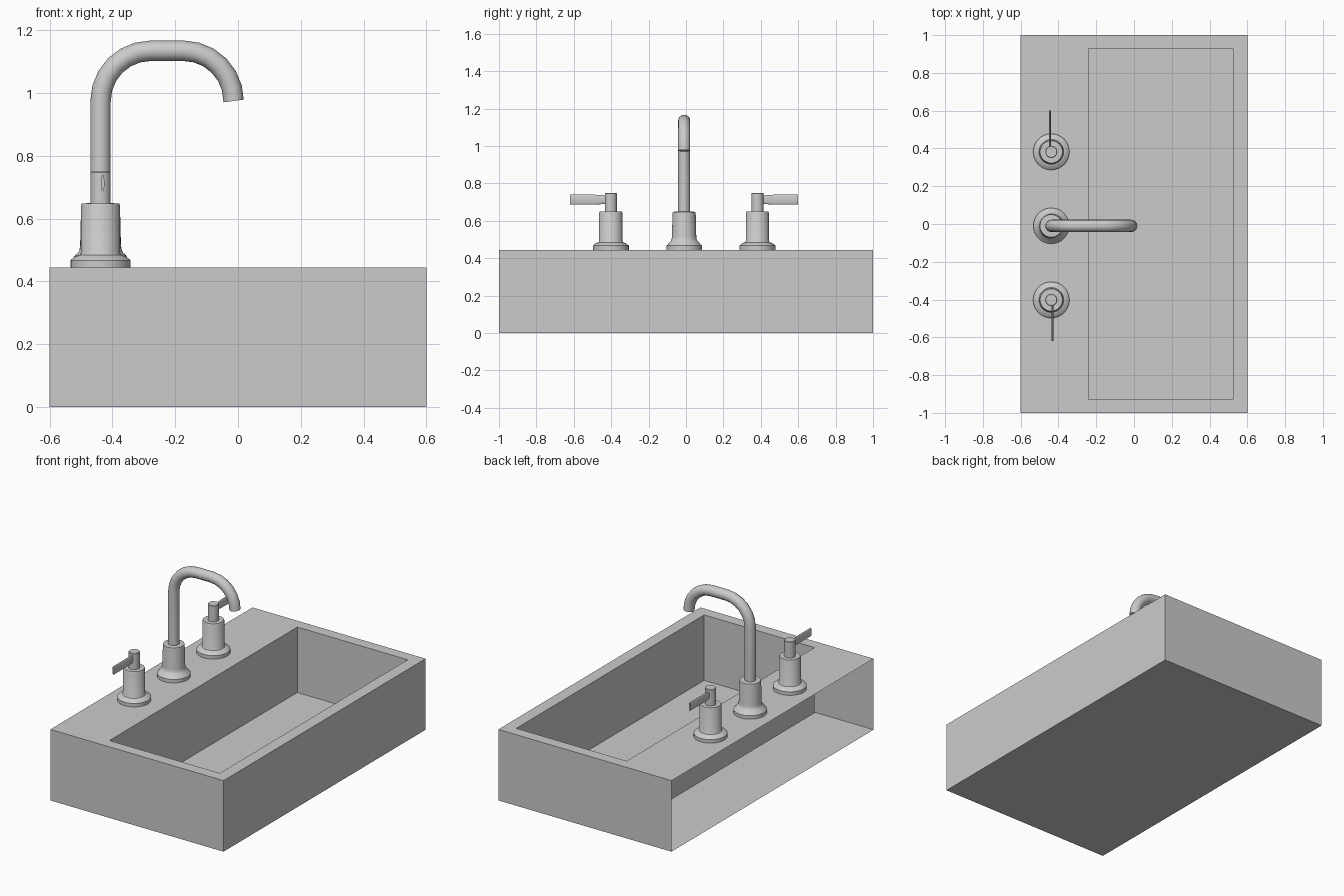
import bpy, bmesh, math

if "Cube" in bpy.data.objects:
    bpy.data.objects.remove(bpy.data.objects["Cube"])

DECK = 0.445          # height of the sink top
FX, FY = -0.438, -0.01  # centre of the tap row


def finish(bm, name, loc=(0, 0, 0), turn=0.0, smooth=True):
    bmesh.ops.recalc_face_normals(bm, faces=bm.faces)
    mesh = bpy.data.meshes.new(name)
    bm.to_mesh(mesh)
    bm.free()
    ob = bpy.data.objects.new(name, mesh)
    bpy.context.collection.objects.link(ob)
    ob.location = loc
    ob.rotation_euler.z = turn
    if smooth:
        shade(ob)
    return ob


def shade(ob):
    bpy.ops.object.select_all(action='DESELECT')
    ob.select_set(True)
    bpy.context.view_layer.objects.active = ob
    bpy.ops.object.shade_smooth_by_angle(angle=math.radians(35))


def loft(bm, rings):
    """Skin a list of closed rings of points and cap both ends."""
    rings = [[bm.verts.new(p) for p in r] for r in rings]
    for a, b in zip(rings, rings[1:]):
        n = len(a)
        for i in range(n):
            bm.faces.new((a[i], a[(i + 1) % n], b[(i + 1) % n], b[i]))
    bm.faces.new(rings[0])
    bm.faces.new(rings[-1])


def lathe(name, profile, loc, n=32):
    bm = bmesh.new()
    angles = [2 * math.pi * i / n for i in range(n)]
    loft(bm, [[(r * math.cos(a), r * math.sin(a), z) for a in angles] for r, z in profile])
    return finish(bm, name, loc)


# Sink: closed floor and front/right/back sides, open left side, hollow below the deck
def rect(bm, x0, x1, y, z):
    return [bm.verts.new(p) for p in ((x0, -y, z), (x1, -y, z), (x1, y, z), (x0, y, z))]


bm = bmesh.new()
base = rect(bm, -0.6, 0.6, 1.0, 0.0)
top = rect(bm, -0.6, 0.6, 1.0, DECK)
rim = rect(bm, -0.24, 0.525, 0.93, DECK)
floor = rect(bm, -0.24, 0.525, 0.93, 0.035)
bm.faces.new(base[::-1])
bm.faces.new(floor)
for i in range(4):
    j = (i + 1) % 4
    if i < 3:
        bm.faces.new((base[i], base[j], top[j], top[i]))
    bm.faces.new((top[i], top[j], rim[j], rim[i]))
    bm.faces.new((rim[i], rim[j], floor[j], floor[i]))
finish(bm, "sink_basin", smooth=False)

# Spout base with flared collar
lathe("spout_base", [(0.095, 0), (0.095, 0.022), (0.088, 0.027), (0.080, 0.040),
                     (0.072, 0.046), (0.067, 0.056), (0.065, 0.072), (0.062, 0.192),
                     (0.060, 0.203), (0.032, 0.205)], (FX, FY, DECK))

# Gooseneck spout tube swept along a path
R, Z0, X1 = 0.16, 0.975, -0.014
path = [(FX, 0.62)]
for i in range(7):
    a = math.pi - math.pi / 2 * i / 6
    path.append((FX + R + R * math.cos(a), Z0 + R * math.sin(a)))
for i in range(7):
    a = math.pi / 2 - math.pi / 2 * i / 6
    path.append((X1 - R + R * math.cos(a), Z0 + R * math.sin(a)))
curve = bpy.data.curves.new("spout_tube", 'CURVE')
curve.dimensions = '3D'
curve.bevel_depth = 0.0325
curve.bevel_resolution = 6
curve.use_fill_caps = True
spline = curve.splines.new('POLY')
spline.points.add(len(path) - 1)
for p, (x, z) in zip(spline.points, path):
    p.co = (x, FY, z, 1)
tube = bpy.data.objects.new("spout_tube", curve)
bpy.context.collection.objects.link(tube)
bpy.ops.object.select_all(action='DESELECT')
tube.select_set(True)
bpy.context.view_layer.objects.active = tube
bpy.ops.object.convert(target='MESH')
shade(bpy.context.view_layer.objects.active)

# Two handles: base, stem and a flat lever, turned half round for the second
for side, sign, turn in (("back", 1, 0.0), ("front", -1, math.pi)):
    loc = (FX, FY + sign * 0.392, DECK)
    lathe(side + "_handle_base", [(0.096, 0), (0.096, 0.022), (0.080, 0.036), (0.066, 0.040),
                                  (0.0625, 0.046), (0.0625, 0.195), (0.059, 0.204)], loc)
    lathe(side + "_handle_stem", [(0.032, 0.200), (0.032, 0.302), (0.029, 0.305)], loc, 24)
    bm = bmesh.new()
    angles = [2 * math.pi * i / 16 for i in range(16)]
    loft(bm, [[(-0.007 + 0.0055 * math.cos(a), y, 0.268 + h * math.sin(a)) for a in angles]
              for y, h in ((0.01, 0.023), (0.05, 0.024), (0.09, 0.027), (0.218, 0.027))])
    finish(bm, side + "_handle_lever", loc, turn)
